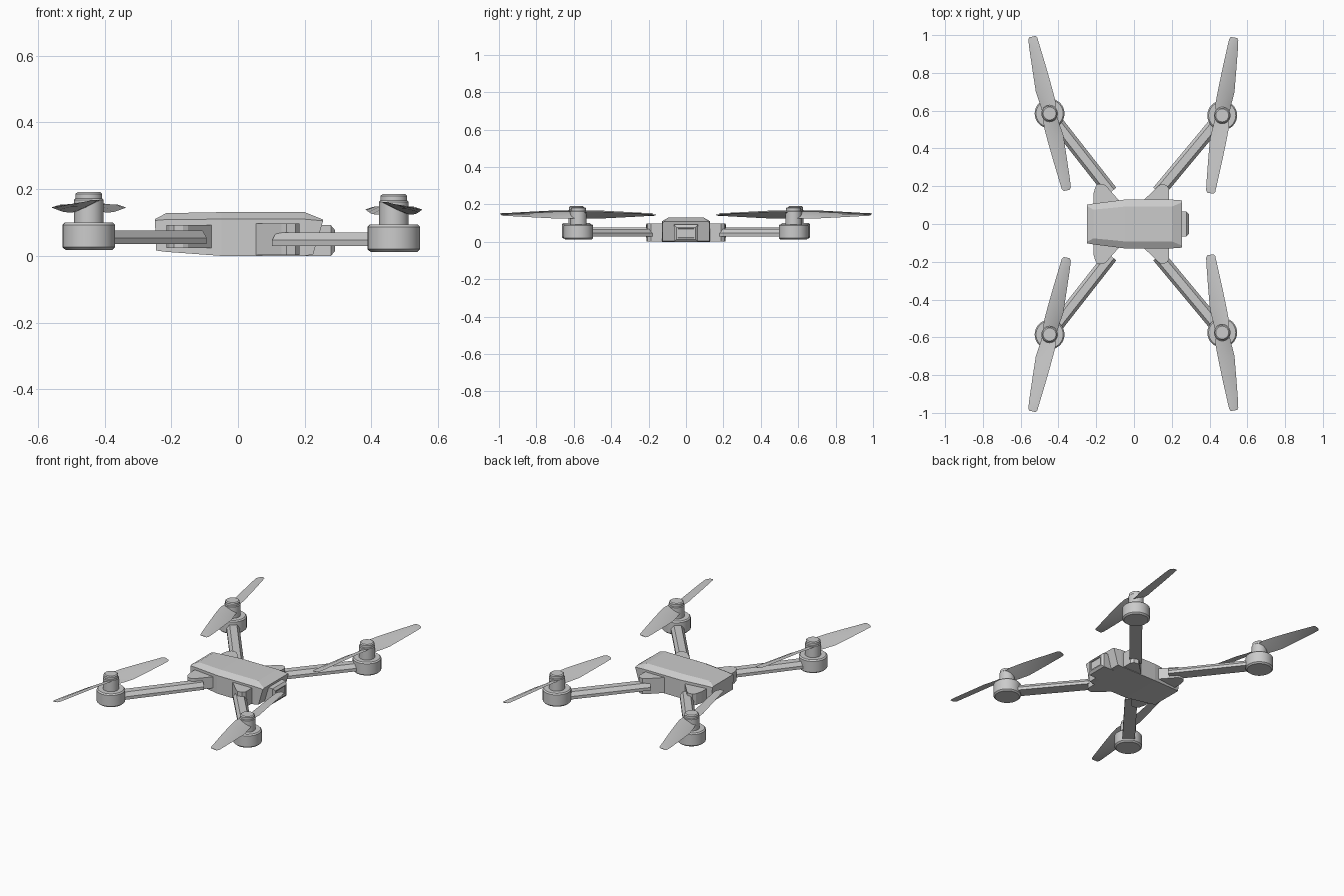
import bpy, bmesh, math
from mathutils import Vector, Matrix

if "Cube" in bpy.data.objects:
    bpy.data.objects.remove(bpy.data.objects["Cube"])


def loft(name, rings_list, mirror=False, smooth=False):
    """Skin one or more stacks of point rings into a closed mesh."""
    bm = bmesh.new()
    for rings in rings_list:
        vs = [[bm.verts.new(p) for p in ring] for ring in rings]
        n = len(vs[0])
        for a, b in zip(vs, vs[1:]):
            for i in range(n):
                j = (i + 1) % n
                bm.faces.new((a[i], a[j], b[j], b[i]))
        bm.faces.new(vs[0][::-1])
        bm.faces.new(vs[-1])
    bmesh.ops.recalc_face_normals(bm, faces=bm.faces)
    me = bpy.data.meshes.new(name)
    bm.to_mesh(me)
    bm.free()
    ob = bpy.data.objects.new(name, me)
    bpy.context.collection.objects.link(ob)
    if mirror:
        ob.modifiers.new("Mirror", "MIRROR").use_axis = (False, True, False)
    if smooth:
        bpy.ops.object.select_all(action='DESELECT')
        ob.select_set(True)
        bpy.context.view_layer.objects.active = ob
        bpy.ops.object.shade_smooth_by_angle(angle=math.radians(35))
    return ob


# Body shell: bottom x, shoulder x, half width, bottom z, shoulder z, top half width, top z
stations = [(-.245, -.249, .102, .016, .106, .095, .110),
            (-.215, -.215, .108, .012, .109, .076, .128),
            (-.05, -.05, .129, 0, .110, .092, .131),
            (.20, .20, .129, 0, .110, .092, .131),
            (.225, .255, .125, .004, .105, .115, .109)]
loft("body", [[[(xb, -w, zb), (xs, -w, zs), (xs, -tw, zt),
                (xs, tw, zt), (xs, w, zs), (xb, w, zb)]
               for xb, xs, w, zb, zs, tw, zt in stations]])

# Camera block with chamfered front
loft("camera_block", [[[(x, -w, z0), (x, w, z0), (x, w, z1), (x, -w, z1)]
                       for x, w, z0, z1 in [(.18, .065, 0, .096), (.278, .065, 0, .092),
                                            (.29, .052, .013, .078),
                                            (.29, .044, .02, .072),
                                            (.284, .042, .022, .07)]]])


def mount(name, pts, z0, z1):
    loft(name, [[[(x, y, z) for x, y in pts] for z in (z0, z1)]], mirror=True)


# Arm mounts
mount("front_arm_mount", [(.05, .09), (.05, .125), (.13, .202), (.145, .212),
                          (.172, .206), (.185, .188), (.185, .09)], .003, .097)
mount("rear_arm_mount", [(-.08, .09), (-.08, .125), (-.15, .205), (-.165, .213),
                         (-.192, .212), (-.205, .195), (-.215, .16), (-.215, .09)],
      .024, .093)


def arm(name, start, end, z0, z1):
    a, b = Vector(start), Vector(end)
    d = (b - a).normalized()
    s = Vector((-d.y, d.x))
    zm = z0 + (z1 - z0) * .45
    section = [(-.036, z0), (.036, z0), (.036, zm), (.020, z1), (-.020, z1), (-.036, zm)]
    loft(name, [[[(*(p + s * o), z) for o, z in section] for p in (a, b)]], mirror=True)


def motor(name, cx, cy, dz):
    prof = [(.070, .018), (.079, .026), (.079, .093), (.072, .100), (.044, .100),
            (.044, .168), (.040, .172), (.040, .186), (.034, .191)]
    n = 32
    loft(name, [[[(cx + r * math.cos(2 * math.pi * i / n),
                   cy + r * math.sin(2 * math.pi * i / n), z + dz) for i in range(n)]
                 for r, z in prof]], mirror=True, smooth=True)


def propeller(name, cx, cy, dz, side, angle):
    # Blade stations: distance, low edge, high edge, half rise, thickness
    blade = [(0, -.034, .034, .016, .010), (.06, -.038, .045, .019, .008),
             (.13, -.045, .043, .018, .007), (.25, -.036, .037, .012, .006),
             (.36, -.027, .030, .006, .005), (.405, -.022, .027, .004, .004),
             (.417, -.014, .020, .003, .003)]
    halves = []
    for turn in (0, math.pi):
        rot = Matrix.Rotation(angle + turn, 3, 'Z')
        rings = []
        for y, lo, hi, rise, t in blade:
            mid = lo + (hi - lo) * .5
            ring = []
            for x, z in [(lo, -rise), (mid, t), (hi, rise), (mid, -t * .3)]:
                p = rot @ Vector((x, y, z))
                ring.append((cx + side * p.x, cy + p.y, .149 + dz + p.z))
            rings.append(ring)
        halves.append(rings)
    loft(name, halves, mirror=True, smooth=True)


# Arms, motors and propellers for the rear and front pairs
for end, side, start, hub, dz, deg in [("rear", 1, (-.122, .17), (-.447, .585), 0, 13),
                                       ("front", -1, (.13, .17), (.467, .575), -.006, 9)]:
    arm(end + "_arm", start, hub, .036 + dz, .076 + dz)
    motor(end + "_motor", *hub, dz)
    propeller(end + "_propeller", *hub, dz, side, math.radians(deg))
